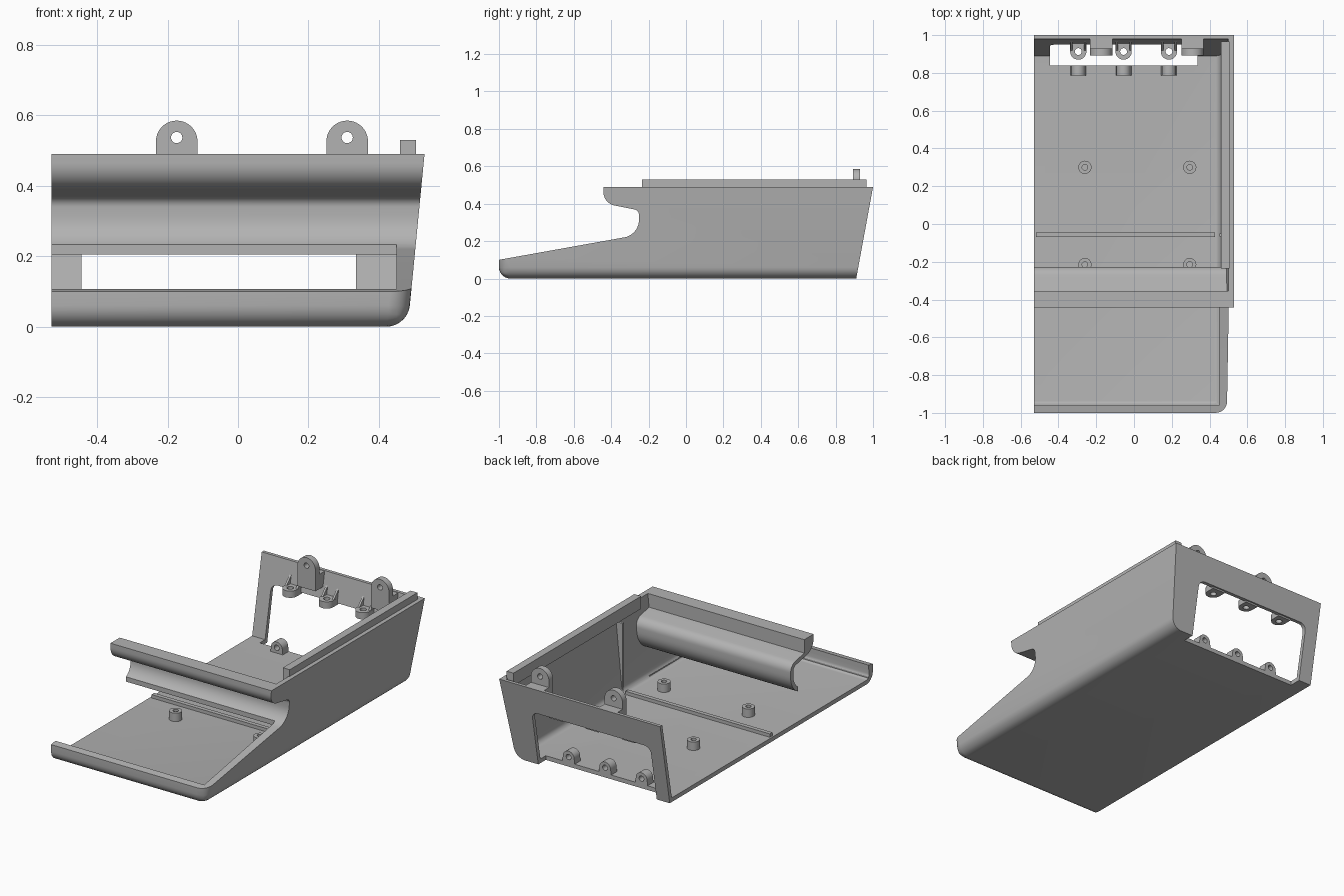
import bpy, bmesh, math
from mathutils import Vector

if "Cube" in bpy.data.objects:
    bpy.data.objects.remove(bpy.data.objects["Cube"])

grey = bpy.data.materials.new("plain_grey")
grey.diffuse_color = (0.45, 0.45, 0.45, 1)
grey.use_nodes = True
grey.node_tree.nodes["Principled BSDF"].inputs["Base Color"].default_value = grey.diffuse_color


def arc(c, r, a0, a1, n=10):
    return [(c[0] + r * math.cos(math.radians(a0 + (a1 - a0) * i / n)),
             c[1] + r * math.sin(math.radians(a0 + (a1 - a0) * i / n))) for i in range(n + 1)]


def prism(name, pts, a, b, axis="x", bevel=0):
    """Extrude a profile along an axis from a to b; b may depend on height."""
    place = {"x": lambda p, t: (t, p[0], p[1]),
             "y": lambda p, t: (p[0], t, p[1]),
             "z": lambda p, t: (p[0], p[1], t)}[axis]
    end = b if callable(b) else (lambda z: b)
    bm = bmesh.new()
    L = [bm.verts.new(place(p, a)) for p in pts]
    R = [bm.verts.new(place(p, end(p[1]))) for p in pts]
    bm.faces.new(L)
    bm.faces.new(R[::-1])
    n = len(pts)
    for i in range(n):
        j = (i + 1) % n
        bm.faces.new((L[i], R[i], R[j], L[j]))
    if bevel:  # round the three edges meeting at the lower front corner
        edges = [bm.edges.get(e) for e in ((R[0], R[1]), (R[0], R[-1]), (L[0], R[0]))]
        bmesh.ops.bevel(bm, geom=edges, offset=bevel, segments=7, profile=0.5,
                        affect="EDGES", clamp_overlap=True)
    bmesh.ops.recalc_face_normals(bm, faces=bm.faces)
    me = bpy.data.meshes.new(name)
    bm.to_mesh(me)
    bm.free()
    me.materials.append(grey)
    ob = bpy.data.objects.new(name, me)
    bpy.context.collection.objects.link(ob)
    return ob


def box(name, x, y, z):
    return prism(name, [(y[0], z[0]), (y[1], z[0]), (y[1], z[1]), (y[0], z[1])], *x)


def cut(ob, cutter):
    m = ob.modifiers.new("cut", "BOOLEAN")
    m.operation, m.solver, m.object = "DIFFERENCE", "EXACT", cutter
    bpy.context.view_layer.objects.active = ob
    bpy.ops.object.modifier_apply(modifier=m.name)
    bpy.data.objects.remove(cutter)


def drilled(name, pts, a, b, axis, centre, r):
    ob = prism(name, pts, a, b, axis)
    cut(ob, prism("drill", arc(centre, r, 0, 345, 23), a - 0.05, b + 0.05, axis))
    return ob


# Shell: outer solid with the curved front, leaning side and back
bend, corner, lip = (-0.3465, 0.3135), (-0.2815, 0.34), (-0.367, 0.464)
outer = ([(-1, 0), (-1, 0.1)] + arc(bend, 0.095, -80, 0) + arc(corner, 0.03, 0, 80, 8)
         + arc(lip, 0.075, 260, 180) + [(-0.442, 0.49), (1, 0.49), (0.91, 0)])
shell = prism("case_shell", outer, -0.53, lambda z: 0.482 + 0.097 * z, bevel=0.06)

# Hollow inside, open at the top and on the left
inner = ([(-0.965, 0.025), (-0.965, 0.08)] + arc(bend, 0.12, -80, 0)
         + arc(corner, 0.055, 0, 80, 8)
         + [(-0.355, 0.41), (-0.355, 0.56), (0.9936, 0.56), (0.89, 0.025)])
cut(shell, prism("hollow", inner, -0.7, lambda z: 0.452 + 0.097 * z, bevel=0.03))

# Opening in the sloped front deck
cut(shell, box("deck_opening", (-0.7, 0.45), (-0.96, -0.295), (0.03, 0.24)))

# Rear opening with rounded upper corners
rear = ([(-0.445, -0.1), (0.335, -0.1)] + arc((0.295, 0.295), 0.04, 0, 90, 6)
        + arc((-0.405, 0.295), 0.04, 90, 180, 6))
cut(shell, prism("rear_opening", rear, 0.84, 1.2, "y"))

# Joining tongue on the side wall, ribs on floor and wall
box("side_tongue", (0.46, 0.505), (-0.235, 0.965), (0.455, 0.53))
box("floor_rib", (-0.52, 0.43), (-0.07, -0.045), (0.02, 0.045))
prism("wall_rib", [(-0.065, 0.02), (-0.05, 0.02), (-0.05, 0.44), (-0.065, 0.44)],
      0.452, lambda z: 0.465 + 0.097 * z)

# Tall lugs on the back wall
for x in (-0.174, 0.31):
    pts = [(x - 0.059, 0.40), (x + 0.059, 0.40)] + arc((x, 0.526), 0.059, 0, 180, 20)
    drilled("back_lug", pts, 0.892, 0.93, "y", (x, 0.537), 0.016)
    prism("lug_bridge", [(0.925, 0.40), (0.97, 0.40), (0.985, 0.487), (0.925, 0.487)],
          x - 0.059, x + 0.059)

# Screw brackets above and below the rear opening
for x in (-0.295, -0.055, 0.185):
    pts = [(x + 0.043, 0.962), (x - 0.043, 0.962)] + arc((x, 0.913), 0.043, 180, 360, 18)
    drilled("upper_bracket", pts, 0.325, 0.365, "z", (x, 0.913), 0.018)
    for s in (-1, 1):
        xs = x + s * 0.036
        prism("bracket_gusset", [(0.915, 0.36), (0.96, 0.36), (0.972, 0.42)],
              xs - 0.006, xs + 0.006)
    pts = [(x - 0.042, 0.015), (x + 0.042, 0.015)] + arc((x, 0.055), 0.037, 0, 180, 18)
    drilled("lower_bracket", pts, 0.785, 0.84, "y", (x, 0.057), 0.016)

# Floor screw posts
for x in (-0.26, 0.295):
    for y in (-0.215, 0.3):
        drilled("floor_post", arc((x, y), 0.035, 0, 345, 23), 0.02, 0.075, "z", (x, y), 0.015)

# Smooth curved surfaces, keep corners sharp
for ob in bpy.context.scene.objects:
    ob.select_set(True)
bpy.context.view_layer.objects.active = shell
bpy.ops.object.shade_smooth_by_angle(angle=math.radians(30))
